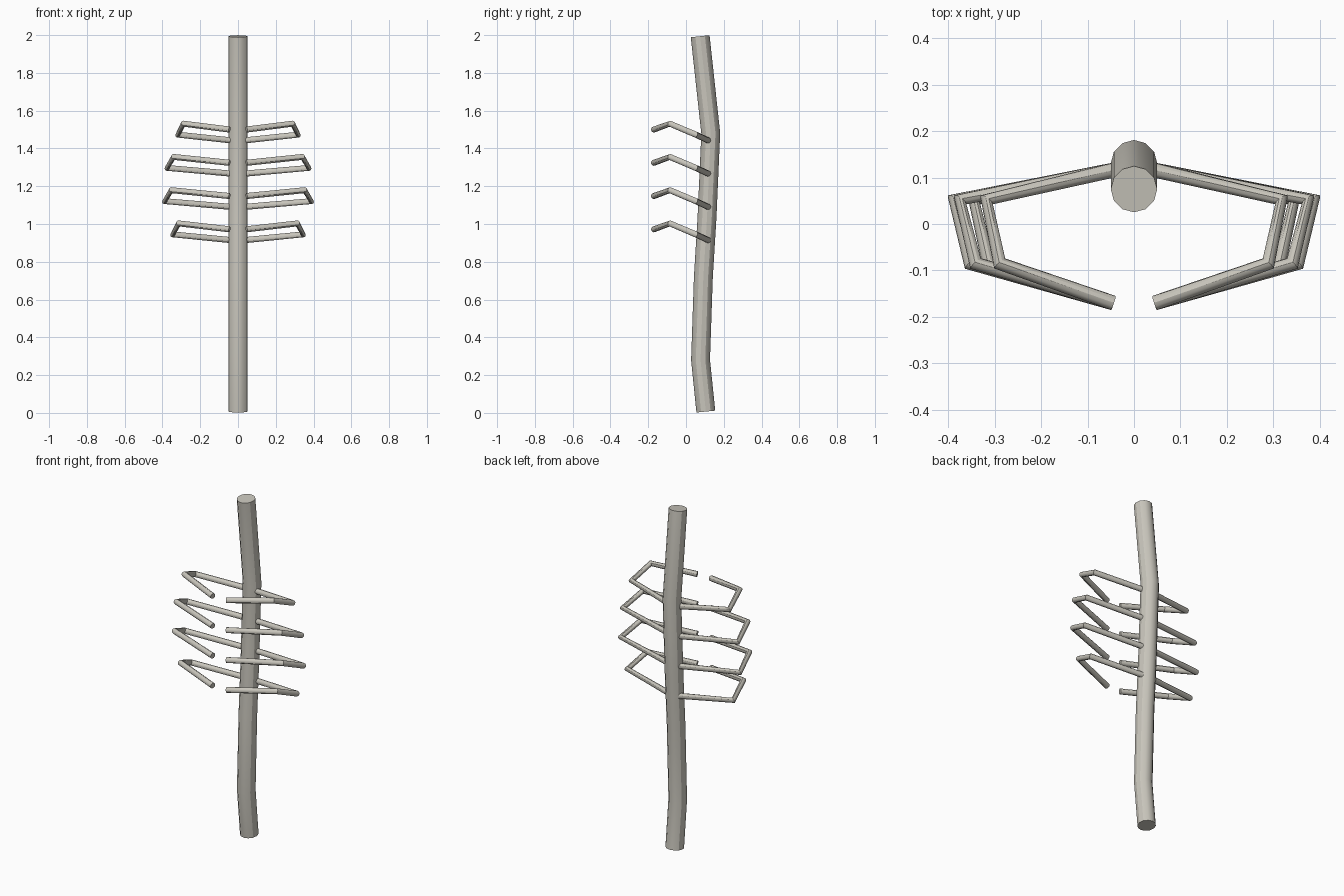
import bpy

cube = bpy.data.objects.get("Cube")
if cube:
    bpy.data.objects.remove(cube, do_unlink=True)

# Single bone colour
COLOUR = (0.58, 0.56, 0.50, 1.0)
bone = bpy.data.materials.new("warm_grey_bone")
bone.use_nodes = True
bone.diffuse_color = COLOUR
bsdf = next(n for n in bone.node_tree.nodes if n.type == 'BSDF_PRINCIPLED')
bsdf.inputs["Base Color"].default_value = COLOUR


def tube(name, points, radius):
    """Capped twelve-sided tube along a polyline."""
    curve = bpy.data.curves.new(name, 'CURVE')
    curve.dimensions = '3D'
    curve.bevel_depth = radius
    curve.bevel_resolution = 4
    curve.use_fill_caps = True
    spline = curve.splines.new('POLY')
    spline.points.add(len(points) - 1)
    for p, co in zip(spline.points, points):
        p.co = (*co, 1.0)
    curve.materials.append(bone)
    obj = bpy.data.objects.new(name, curve)
    bpy.context.collection.objects.link(obj)
    bpy.ops.object.select_all(action='DESELECT')
    bpy.context.view_layer.objects.active = obj
    obj.select_set(True)
    bpy.ops.object.convert(target='MESH')
    bpy.ops.object.shade_smooth_by_angle()
    return bpy.context.object


# Spine: gently bent column, given as (y, z)
spine = [(0.105, 0.007), (0.077, 0.28), (0.092, 0.72),
         (0.111, 1.03), (0.131, 1.48), (0.075, 1.994)]
tube("spine", [(0, y, z) for y, z in spine], 0.05)

# Ribs: four mirrored pairs, each bent forward in three straight pieces
WIDTHS = [0.345, 0.388, 0.375, 0.318]
for level, width in enumerate(WIDTHS):
    z = 0.915 + 0.176 * level
    for side, label in ((1, "left"), (-1, "right")):
        tube(f"{label}_rib_{level + 1}", [
            (side * 0.04, 0.117, z),
            (side * width, 0.052, z + 0.03),
            (side * width * 0.91, -0.085, z + 0.088),
            (side * 0.045, -0.17, z + 0.057),
        ], 0.016)
